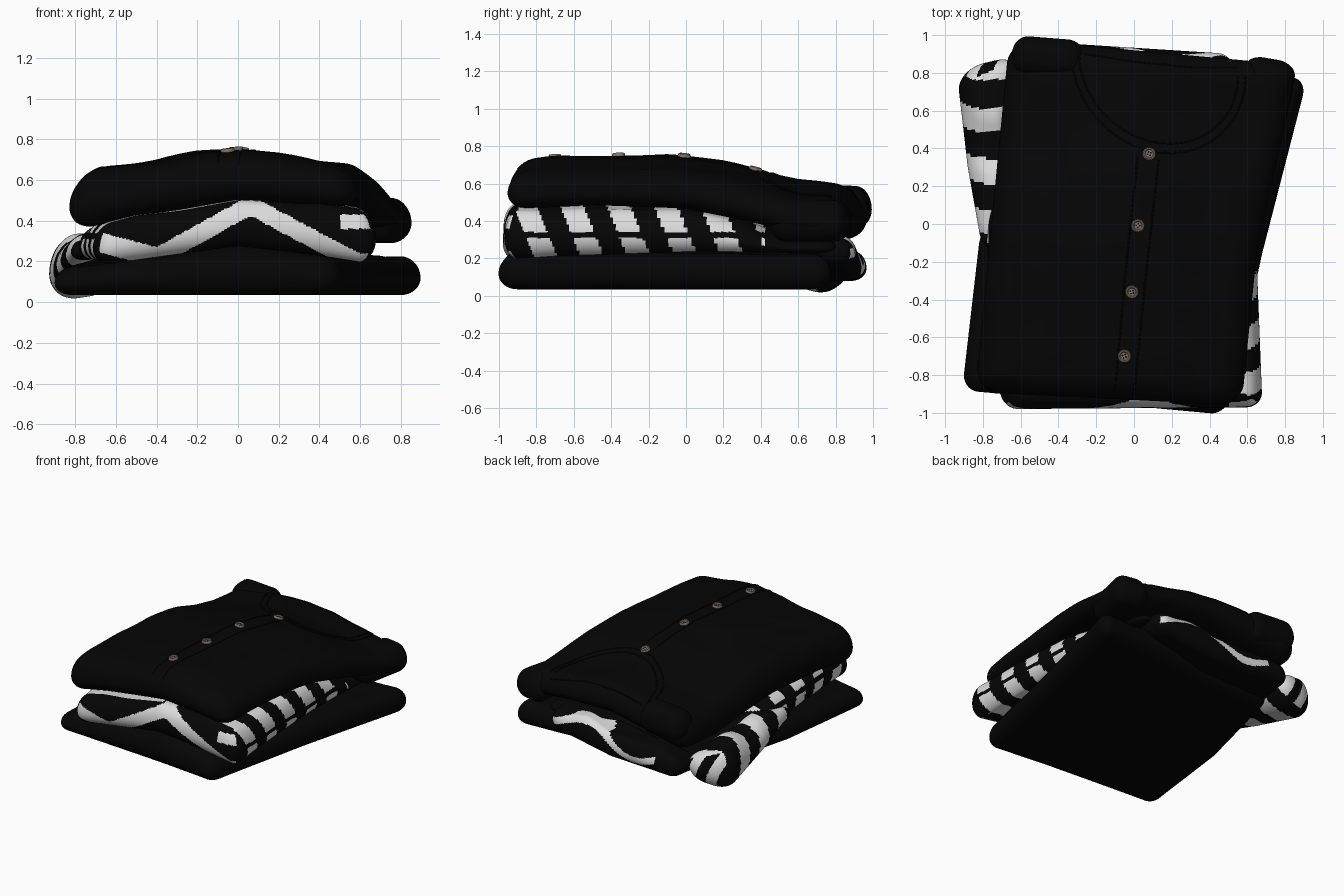
import bpy, bmesh, math
from mathutils import Vector, noise
from mathutils.bvhtree import BVHTree

if "Cube" in bpy.data.objects:
    bpy.data.objects.remove(bpy.data.objects["Cube"])


def material(name, rgb):
    m = bpy.data.materials.new(name)
    m.use_nodes = True
    m.diffuse_color = (*rgb, 1)
    bsdf = m.node_tree.nodes["Principled BSDF"]
    bsdf.inputs["Base Color"].default_value = (*rgb, 1)
    bsdf.inputs["Roughness"].default_value = 0.9
    return m


BLACK = material("black cloth", (0.0015, 0.0015, 0.0015))
WHITE = material("white stripe", (0.72, 0.72, 0.72))
HORN = material("horn button", (0.22, 0.18, 0.155))


def interp(points, x):
    """Piecewise linear value through (x, value) points."""
    if x <= points[0][0]:
        return points[0][1]
    for (a, p), (b, q) in zip(points, points[1:]):
        if x <= b:
            return p + (q - p) * (x - a) / (b - a)
    return points[-1][1]


def along(path, t):
    """Point at fraction t of a list of plan points."""
    f = min(t, 0.99999) * (len(path) - 1)
    i = int(f)
    return Vector(path[i]).lerp(Vector(path[i + 1]), f - i)


def rounded(u, v, width, length, rim):
    """Round the plan corners of a unit square; give new u, v and the rim height."""
    hu, hv = width / 2, length / 2
    ku = max(0, 1 - (1 - abs(u)) * hu / rim)
    kv = max(0, 1 - (1 - abs(v)) * hv / rim)
    ru, rv = ku * math.sqrt(1 - kv * kv / 2), kv * math.sqrt(1 - ku * ku / 2)
    u = math.copysign(abs(u) - (ku - ru) * rim / hu, u)
    v = math.copysign(abs(v) - (kv - rv) * rim / hv, v)
    return u, v, math.sqrt(max(0, 1 - ru * ru - rv * rv))


def pad(name, left, right, top, bottom, rim=0.08, n=60, rule=None, wrinkle=0.012):
    """Soft folded layer between two side paths and two height functions."""
    bm = bmesh.new()
    steps = [math.sin(math.pi / 2 * (2 * i / n - 1)) for i in range(n + 1)]
    length = abs(left[-1][1] - left[0][1])
    width = (along(right, 0.5) - along(left, 0.5)).length
    for side in (1, -1):
        grid = []
        for sv in steps:
            row = []
            for su in steps:
                u, v, f = rounded(su, sv, width, length, rim)
                p = along(left, (v + 1) / 2).lerp(along(right, (v + 1) / 2), (u + 1) / 2)
                lo, hi = bottom(*p), top(*p)
                mid = lo + (hi - lo) * 0.45
                z = mid + ((hi if side > 0 else lo) - mid) * f
                z += wrinkle * noise.noise(Vector((p.x * 4, p.y * 4, hi))) * (side > 0) * f
                row.append(bm.verts.new((p.x, p.y, z)))
            grid.append(row)
        for r0, r1 in zip(grid, grid[1:]):
            for i in range(n):
                quad = (r0[i], r0[i + 1], r1[i + 1], r1[i])
                bm.faces.new(quad[::side])
    bmesh.ops.remove_doubles(bm, verts=bm.verts, dist=1e-5)
    bm.normal_update()
    for face in bm.faces:
        face.smooth = True
        if rule and rule(face.calc_center_median(), face.normal):
            face.material_index = 1
    mesh = bpy.data.meshes.new(name)
    tree = BVHTree.FromBMesh(bm)
    bm.to_mesh(mesh)
    bm.free()
    mesh.materials.append(BLACK)
    mesh.materials.append(WHITE)
    bpy.context.collection.objects.link(bpy.data.objects.new(name, mesh))
    return tree


# Heights of the surfaces between the garments
def base(x, y):
    return 0.035


def low_top(x, y):
    hump = interp([(-0.85, -0.04), (-0.5, 0.01), (0, 0.08), (0.35, 0.04), (0.6, 0), (0.9, 0)], x)
    return interp([(-1, 0.19), (-0.7, 0.21), (0, 0.23), (0.8, 0.22)], y) + hump


def mid_top(x, y):
    hump = interp([(-0.8, -0.13), (-0.5, -0.06), (0, 0.02), (0.4, 0), (0.65, -0.04)], x)
    return interp([(-0.95, 0.48), (-0.5, 0.5), (0, 0.48), (0.3, 0.41), (0.45, 0.35),
                   (0.6, 0.32), (0.9, 0.32)], y) + hump


def high_bottom(x, y):
    hump = interp([(-0.8, -0.13), (-0.5, -0.06), (0, 0.02), (0.4, 0), (0.6, -0.03), (0.86, -0.07)], x)
    return interp([(-0.95, 0.47), (-0.5, 0.5), (0, 0.49), (0.3, 0.44), (0.6, 0.38), (1, 0.37)], y) + hump


def high_top(x, y):
    drop = interp([(-0.83, 0.13), (-0.68, 0.09), (-0.4, 0.06), (-0.2, 0.02), (0, 0),
                   (0.2, 0.02), (0.4, 0.06), (0.6, 0.09), (0.86, 0.12)], x)
    drop *= interp([(0.4, 1), (1, 0.5 if x < 0 else 0.9)], y)
    return interp([(-0.9, 0.72), (-0.7, 0.745), (-0.1, 0.76), (0.2, 0.72), (0.4, 0.67),
                   (0.6, 0.62), (1, 0.59)], y) - drop


# Zigzag on the front edge, slanted bars in two rows along the sides
ZIGZAG = [(-0.7, 0.3), (-0.55, 0.26), (-0.4, 0.22), (0.06, 0.475), (0.5, 0.24), (0.6, 0.19)]


def striped(c, n):
    if c.y < -0.78 and abs(n.y) > abs(n.x):
        patch = c.x > 0.5 and 0.36 < c.z < 0.43
        return patch or abs(c.z - interp(ZIGZAG, c.x)) < 0.05
    in_row = abs(c.z - 0.325) > 0.015 and c.y < 0.42
    return in_row and ((c.y + 0.4 * c.z + 0.48) / 0.25) % 1 < 0.5


def sleeve_bars(c, n):
    if n.y > 0.6:
        return ((c.x + 0.4 * c.z) / 0.16) % 1 < 0.5
    return ((c.y + 0.3 * c.z - 0.58) / 0.27) % 1 < 0.48


def back_streaks(c, n):
    wave = 0.22 + 0.06 * math.sin(8 * c.x) + 0.1 * c.x
    return -0.4 < c.x < 0.5 and c.y > 0.7 and abs(c.z - wave) < 0.025


# Bottom garment
pad("bottom_garment", [(-0.91, -0.88), (-0.82, -0.1), (-0.62, 0.7)],
    [(0.49, -1.01), (0.68, -0.15), (0.92, 0.78)], low_top, base, 0.09, 70)

# Middle garment with a hanging sleeve and a folded back edge
pad("striped_garment", [(-0.7, -0.98), (-0.78, -0.1), (-0.8, 0.78)],
    [(0.68, -0.97), (0.65, -0.2), (0.62, 0.8)], mid_top, low_top, 0.09, 150, striped)
pad("striped_sleeve", [(-0.8, -0.15), (-0.88, 0.3), (-0.94, 0.82)],
    [(-0.6, -0.15), (-0.62, 0.3), (-0.58, 0.9)],
    lambda x, y: 0.31, lambda x, y: interp([(0, 0.18), (0.7, 0)], y) + 0.15 * (x + 0.92),
    0.11, 90, sleeve_bars, 0.06)
pad("striped_back_fold", [(-0.64, 0.6), (-0.58, 0.97)], [(0.52, 0.6), (0.52, 0.9)],
    lambda x, y: 0.27 + 0.08 * x, lambda x, y: 0.08 + 0.16 * max(x, 0), 0.08, 80,
    back_streaks, 0.05)

# Top garment with rolled shoulders
shirt = pad("top_garment", [(-0.84, -0.89), (-0.75, 0.05), (-0.66, 0.98)],
            [(0.57, -0.96), (0.65, -0.15), (0.87, 0.84)], high_top, high_bottom, 0.13, 90)
pad("left_back_shoulder_roll", [(-0.65, 0.78), (-0.64, 1)], [(-0.25, 0.76), (-0.26, 0.97)],
    lambda x, y: 0.585, lambda x, y: 0.36, 0.09, 24)
pad("right_back_shoulder_roll", [(0.58, 0.45), (0.58, 0.9)], [(0.77, 0.45), (0.87, 0.85)],
    lambda x, y: 0.51, lambda x, y: 0.29, 0.09, 24)


def drape(x, y):
    hit, normal, _, _ = shirt.ray_cast(Vector((x, y, 2)), Vector((0, 0, -1)))
    return hit, normal


# Seams lying on the top garment
def seam(name, points, count=40):
    curve = bpy.data.curves.new(name, "CURVE")
    curve.dimensions = "3D"
    curve.bevel_depth = 0.005
    curve.bevel_resolution = 1
    spots = [drape(*along(points, i / count))[0] for i in range(count + 1)]
    spline = curve.splines.new("POLY")
    spline.points.add(count)
    for p, s in zip(spline.points, spots):
        p.co = (*s, 1)
    curve.materials.append(BLACK)
    bpy.context.collection.objects.link(bpy.data.objects.new(name, curve))


def neckline(rx, ry):
    return [(0.13 + rx * math.cos(a), 0.84 - ry * math.sin(a) - 0.06 * math.cos(a))
            for a in [math.pi * i / 20 for i in range(21)]]


seam("neck_seam_inner", neckline(0.42, 0.41))
seam("neck_seam_outer", neckline(0.46, 0.46))
seam("back_neck_seam", [(-0.26, 0.9), (0, 0.86), (0.3, 0.83), (0.55, 0.83)])
seam("placket_edge_left", [(0.13, 0.34), (0.06, -0.3), (0, -0.9)])
seam("placket_edge_right", [(0.02, 0.36), (-0.05, -0.3), (-0.1, -0.88)])


# Buttons with a raised rim and four thread holes
def button(name, x, y):
    hit, normal = drape(x, y)
    bm = bmesh.new()
    profile = [(0, 0.009), (0.02, 0.009), (0.025, 0.016), (0.031, 0.016), (0.035, 0.008), (0.035, -0.012)]
    verts = [bm.verts.new((r, 0, z)) for r, z in profile]
    edges = [bm.edges.new(pair) for pair in zip(verts, verts[1:])]
    bmesh.ops.spin(bm, geom=verts + edges, axis=(0, 0, 1), cent=(0, 0, 0),
                   angle=math.tau, steps=20, use_merge=True)
    bmesh.ops.remove_doubles(bm, verts=bm.verts, dist=1e-5)
    bmesh.ops.recalc_face_normals(bm, faces=bm.faces)
    for i in range(4):
        a = math.pi * (i / 2 + 0.25)
        hole = bmesh.ops.create_circle(bm, cap_ends=True, segments=8, radius=0.005)["verts"]
        bmesh.ops.translate(bm, verts=hole, vec=(0.01 * math.cos(a), 0.01 * math.sin(a), 0.0105))
        hole[0].link_faces[0].material_index = 1
    mesh = bpy.data.meshes.new(name)
    bm.to_mesh(mesh)
    bm.free()
    mesh.materials.append(HORN)
    mesh.materials.append(BLACK)
    obj = bpy.data.objects.new(name, mesh)
    obj.location = hit
    obj.rotation_euler = normal.to_track_quat("Z", "Y").to_euler()
    bpy.context.collection.objects.link(obj)


for i, spot in enumerate([(0.08, 0.37), (0.02, -0.01), (-0.01, -0.36), (-0.05, -0.7)]):
    button(f"button_{i + 1}", *spot)
